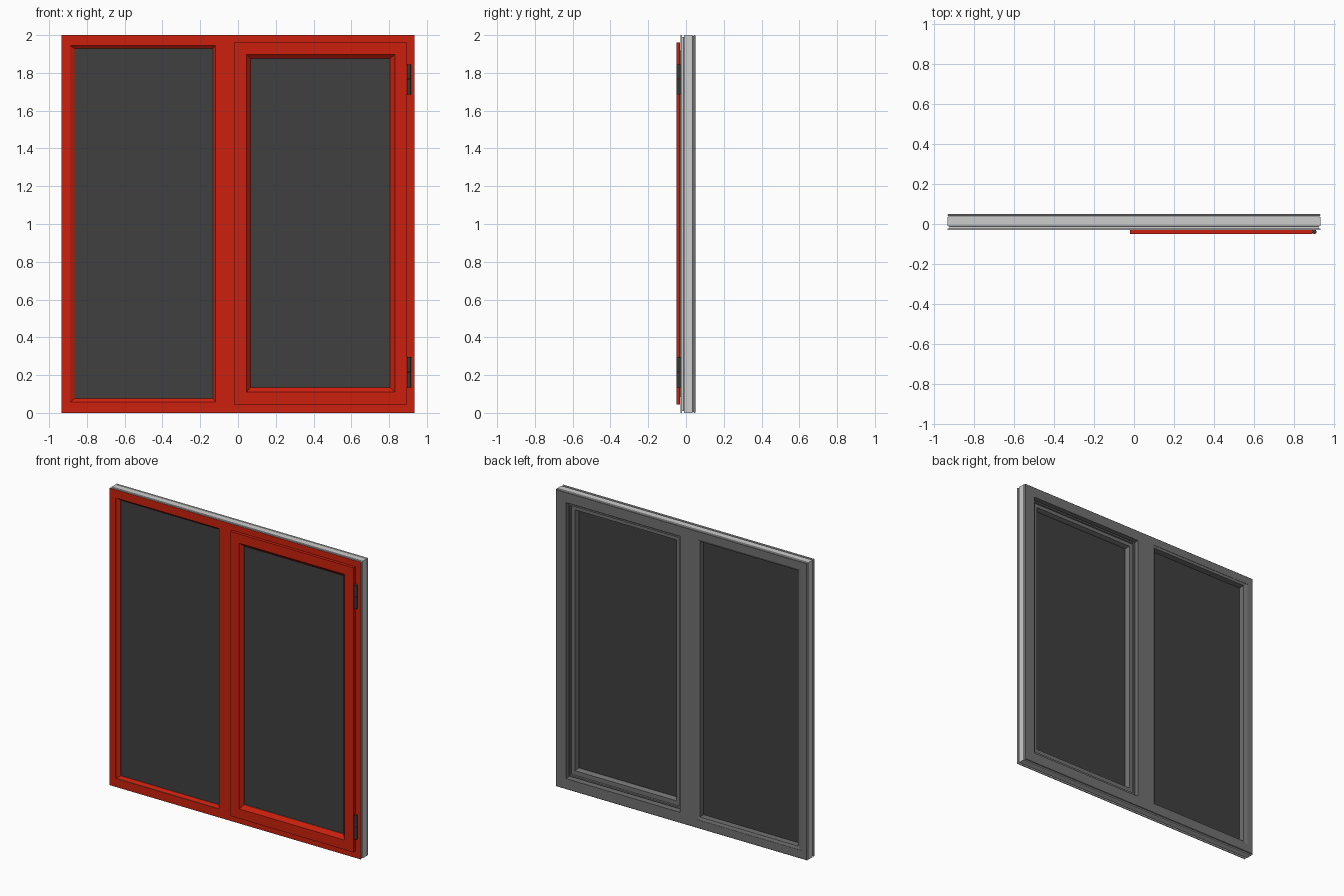
import bpy
import bmesh

cube = bpy.data.objects.get("Cube")
if cube:
    bpy.data.objects.remove(cube, do_unlink=True)


def material(name, rgb):
    m = bpy.data.materials.new(name)
    m.use_nodes = True
    m.diffuse_color = (*rgb, 1)
    m.node_tree.nodes["Principled BSDF"].inputs["Base Color"].default_value = (*rgb, 1)
    return m


RED = material("red paint", (0.6, 0.0145, 0.004))
PALE = material("pale metal", (0.61, 0.61, 0.61))
GREY = material("inner grey", (0.165, 0.165, 0.165))
GLASS = material("dark glass", (0.051, 0.051, 0.051))
HINGE = material("hinge grey", (0.04, 0.043, 0.043))


def inset(rect, d):
    x0, x1, z0, z1 = rect
    return (x0 + d, x1 - d, z0 + d, z1 - d)


def finish(bm, name, mats):
    bmesh.ops.recalc_face_normals(bm, faces=bm.faces)
    me = bpy.data.meshes.new(name)
    bm.to_mesh(me)
    bm.free()
    for m in mats:
        me.materials.append(m)
    ob = bpy.data.objects.new(name, me)
    bpy.context.collection.objects.link(ob)
    return ob


def mitred_frame(name, steps):
    """Closed mitred frame; each step is (rectangle, y, material of the strip after it)."""
    bm = bmesh.new()
    mats = [RED, PALE, GREY]
    rings = []
    for (x0, x1, z0, z1), y, _ in steps:
        corners = ((x0, z0), (x1, z0), (x1, z1), (x0, z1))
        rings.append([bm.verts.new((x, y, z)) for x, z in corners])
    for k, (_, _, mat) in enumerate(steps):
        a, b = rings[k], rings[(k + 1) % len(rings)]
        for i in range(4):
            j = (i + 1) % 4
            f = bm.faces.new((a[i], a[j], b[j], b[i]))
            f.material_index = mats.index(mat)
    return finish(bm, name, mats)


def box(name, rect, y0, y1, mat, front=None):
    x0, x1, z0, z1 = rect
    bm = bmesh.new()
    bmesh.ops.create_cube(bm, size=1)
    for v in bm.verts:
        v.co = (x1 if v.co.x > 0 else x0, y1 if v.co.y > 0 else y0, z1 if v.co.z > 0 else z0)
    bm.normal_update()
    for f in bm.faces:
        if front and f.normal.y < -0.5:
            f.material_index = 1
    return finish(bm, name, [mat, front or mat])


FRONT, BACK = -0.03, 0.05
outer = (-0.935, 0.935, 0, 2)
inner = (-0.89, 0.89, 0.057, 1.945)

# Outer frame with grooved edges
mitred_frame("outer_frame", [
    (inner, FRONT, RED),
    (outer, FRONT, PALE),
    (outer, -0.022, PALE),
    (inset(outer, 0.01), -0.022, PALE),
    (inset(outer, 0.01), -0.012, PALE),
    (outer, -0.01, PALE),
    (outer, 0.034, PALE),
    (inset(outer, 0.005), 0.036, PALE),
    (inset(outer, 0.005), 0.04, PALE),
    (outer, 0.042, PALE),
    (outer, 0.047, GREY),
    (inset(outer, 0.003), BACK, GREY),
    (inner, BACK, GREY),
])

# Central mullion
box("mullion", (-0.12, 0.0, inner[2], inner[3]), FRONT, BACK, GREY, RED)

# Fixed pane with its sloped bead
bay = (-0.89, -0.12, 0.057, 1.945)
pane = (-0.865, -0.132, 0.075, 1.93)
mitred_frame("fixed_bead", [
    (bay, -0.026, RED),
    (pane, -0.013, GREY),
    (pane, 0.0, GREY),
    (pane, 0.042, GREY),
    (bay, 0.048, GREY),
])
box("fixed_glass", inset(pane, -0.004), -0.01, 0.0, GLASS)

# Rebate behind the opening sash
rebate = (0.0, 0.89, 0.057, 1.945)
reveal = (0.008, 0.86, 0.072, 1.93)
mitred_frame("sash_rebate", [
    (rebate, FRONT, GREY),
    (reveal, FRONT, GREY),
    (reveal, BACK, GREY),
    (rebate, BACK, GREY),
])

# Opening sash: red outside, stepped grey inside
leaf = (-0.02, 0.895, 0.045, 1.96)
bead = (0.045, 0.83, 0.11, 1.898)
light = (0.065, 0.805, 0.135, 1.875)
body = (0.02, 0.85, 0.085, 1.918)
mitred_frame("sash", [
    (leaf, -0.031, RED),
    (leaf, -0.051, RED),
    (bead, -0.051, RED),
    (inset(bead, 0.003), -0.046, RED),
    (light, -0.028, GREY),
    (light, 0.0, GREY),
    (inset(light, -0.008), 0.022, GREY),
    (inset(body, 0.012), 0.022, GREY),
    (inset(body, 0.01), 0.032, GREY),
    (body, 0.032, GREY),
    (body, -0.031, GREY),
])
box("sash_glass", inset(light, -0.004), -0.022, -0.012, GLASS)


# Hinges: two knuckles each, on the frame side of the sash
def knuckle(name, z0, z1):
    bpy.ops.mesh.primitive_cylinder_add(vertices=16, radius=0.01, depth=z1 - z0,
                                        location=(0.905, -0.041, (z0 + z1) / 2))
    ob = bpy.context.object
    ob.name = name
    ob.data.materials.append(HINGE)
    bpy.ops.object.shade_smooth_by_angle()


for label, z in (("lower", 0.135), ("upper", 1.685)):
    knuckle(label + "_hinge_bottom_knuckle", z, z + 0.079)
    knuckle(label + "_hinge_top_knuckle", z + 0.082, z + 0.16)
    box(label + "_hinge_leaf", (0.894, 0.912, z, z + 0.16), -0.036, FRONT, HINGE)
